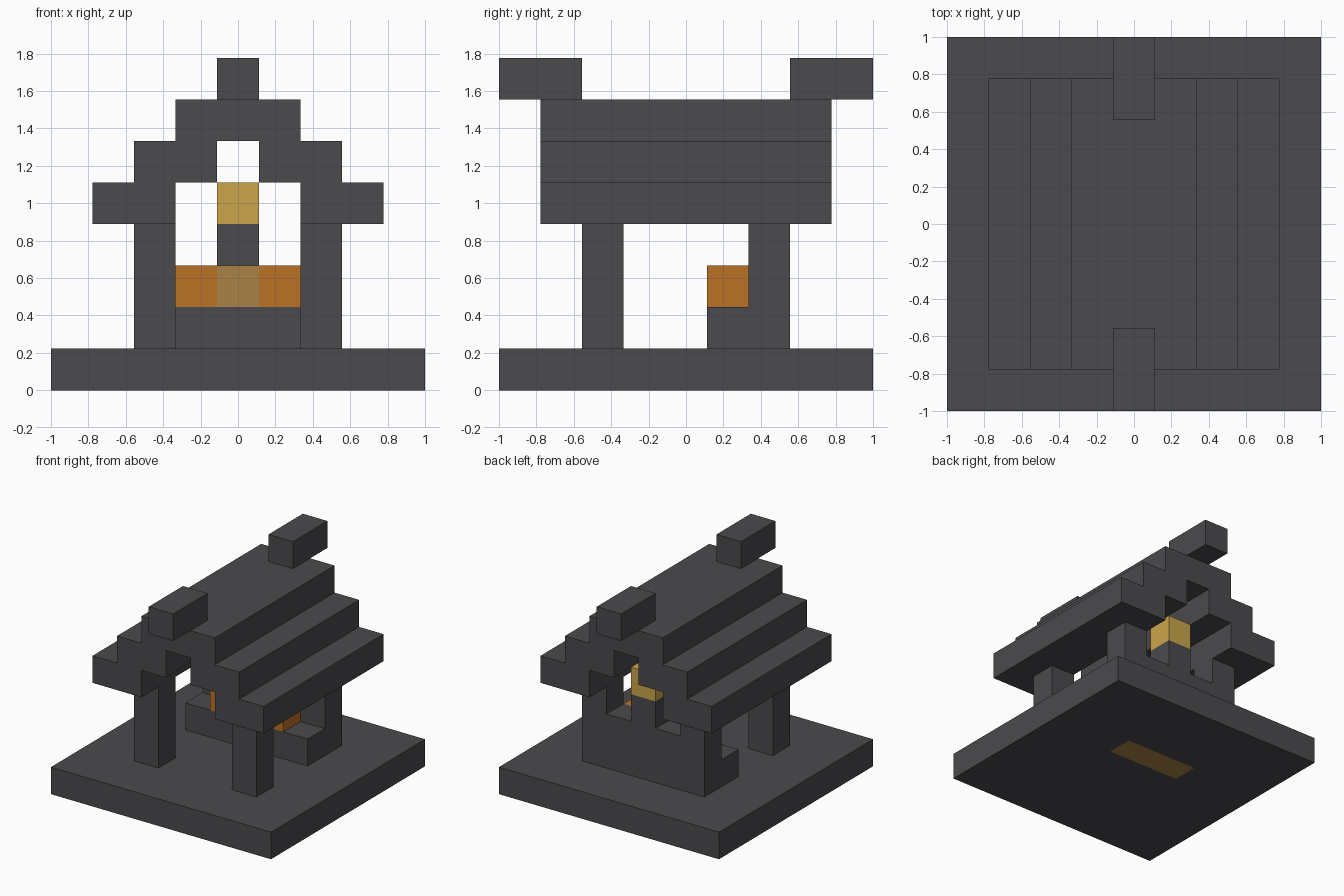
import bpy, bmesh

old = bpy.data.objects.get("Cube")
if old:
    bpy.data.objects.remove(old, do_unlink=True)

U = 2 / 9  # one block


def material(name, rgb):
    m = bpy.data.materials.new(name)
    m.use_nodes = True
    m.diffuse_color = (*rgb, 1)
    m.node_tree.nodes["Principled BSDF"].inputs["Base Color"].default_value = (*rgb, 1)
    return m


STONE = material("dark stone", (0.069, 0.067, 0.074))
ORANGE = material("ember orange", (0.49, 0.168, 0.019))
GOLD = material("gold", (0.59, 0.376, 0.069))
TAN = material("tan", (0.402, 0.223, 0.06))


def finish(name, bm, *mats):
    mesh = bpy.data.meshes.new(name)
    bmesh.ops.recalc_face_normals(bm, faces=bm.faces)
    bm.to_mesh(mesh)
    bm.free()
    for m in mats:
        mesh.materials.append(m)
    ob = bpy.data.objects.new(name, mesh)
    bpy.context.collection.objects.link(ob)
    return ob


def box_mesh(x, y, z):
    """Box from (min, max) ranges measured in blocks."""
    bm = bmesh.new()
    bmesh.ops.create_cube(bm, size=1)
    for v in bm.verts:
        v.co = [U * (r[0] if c < 0 else r[1]) for c, r in zip(v.co, (x, y, z))]
    return bm


def box(name, x, y, z, mat=STONE):
    return finish(name, box_mesh(x, y, z), mat)


# Base slab, with a coloured panel cut into its underside
base = box_mesh((-4.5, 4.5), (-4.5, 4.5), (0, 1))
for axis, cuts in ((0, (-1.5, 1.5)), (1, (0.5, 1.5))):
    for c in cuts:
        co, no = [0, 0, 0], [0, 0, 0]
        co[axis], no[axis] = c * U, 1
        bmesh.ops.bisect_plane(base, geom=base.verts[:] + base.edges[:] + base.faces[:],
                               plane_co=co, plane_no=no)
for f in base.faces:
    c = f.calc_center_median() / U
    if c.z < 0.01 and abs(c.x) < 1.5 and 0.5 < c.y < 1.5:
        f.material_index = 1
finish("base", base, STONE, TAN)

# Four posts
for side, sx in (("right", -2), ("left", 2)):
    for end, sy in (("front", -2), ("back", 2)):
        box(f"{end}_{side}_post", (sx - .5, sx + .5), (sy - .5, sy + .5), (1, 4))

# Back wall, pedestal with its gold block
box("back_wall", (-1.5, 1.5), (1.5, 2.5), (1, 3))
box("pedestal", (-.5, .5), (1.5, 2.5), (3, 4))
box("gold_block", (-.5, .5), (1.5, 2.5), (4, 5), GOLD)

# Bench and the coloured blocks on it
box("bench", (-2.5, 2.5), (.5, 1.5), (1, 2))
for name, x, mat in (("right_ember", -1, ORANGE), ("middle_ember", 0, TAN), ("left_ember", 1, ORANGE)):
    box(name, (x - .5, x + .5), (.5, 1.5), (2, 3), mat)

# Stepped roof
for side, s in (("right", -1), ("left", 1)):
    for level, inner, outer, z in (("lower", 1.5, 3.5, 4), ("middle", .5, 2.5, 5)):
        box(f"{side}_{level}_roof_step", sorted((s * inner, s * outer)), (-3.5, 3.5), (z, z + 1))
box("roof_top", (-1.5, 1.5), (-3.5, 3.5), (6, 7))

# Ridge ends overhanging front and back
box("front_ridge_end", (-.5, .5), (-4.5, -2.5), (7, 8))
box("back_ridge_end", (-.5, .5), (2.5, 4.5), (7, 8))
